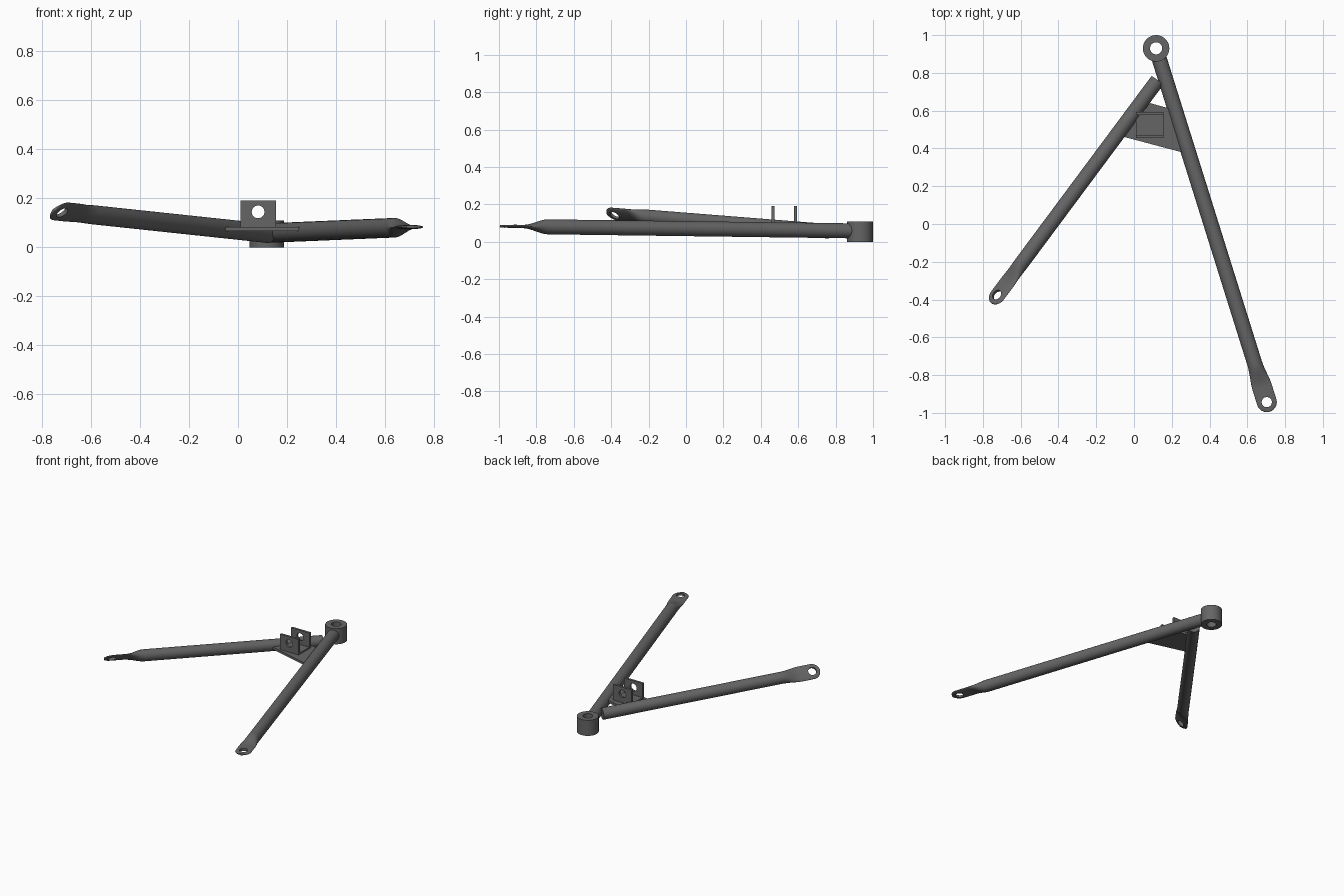
import bpy, bmesh, math
from mathutils import Vector, Matrix

if "Cube" in bpy.data.objects:
    bpy.data.objects.remove(bpy.data.objects["Cube"])

steel = bpy.data.materials.new("dark grey steel")
steel.use_nodes = True
COLOR = (0.13, 0.13, 0.13, 1)
steel.diffuse_color = COLOR
steel.node_tree.nodes["Principled BSDF"].inputs["Base Color"].default_value = COLOR


def make(name, bm):
    """Turn a bmesh into a steel object."""
    bmesh.ops.recalc_face_normals(bm, faces=bm.faces)
    mesh = bpy.data.meshes.new(name)
    bm.to_mesh(mesh)
    bm.free()
    obj = bpy.data.objects.new(name, mesh)
    bpy.context.collection.objects.link(obj)
    mesh.materials.append(steel)
    return obj


def cylinder(name, center, axis, radius, depth):
    bm = bmesh.new()
    turn = Vector((0, 0, 1)).rotation_difference(axis).to_matrix().to_4x4()
    bmesh.ops.create_cone(bm, cap_ends=True, segments=40, radius1=radius, radius2=radius,
                          depth=depth, matrix=Matrix.Translation(center) @ turn)
    return make(name, bm)


def prism(name, outline, z0, z1):
    """Extrude a flat outline upward."""
    bm = bmesh.new()
    face = bm.faces.new([bm.verts.new((x, y, z0)) for x, y in outline])
    top = bmesh.ops.extrude_face_region(bm, geom=[face])["geom"]
    bmesh.ops.translate(bm, vec=(0, 0, z1 - z0),
                        verts=[v for v in top if isinstance(v, bmesh.types.BMVert)])
    return make(name, bm)


def box(name, x0, x1, y0, y1, z0, z1):
    return prism(name, [(x0, y0), (x1, y0), (x1, y1), (x0, y1)], z0, z1)


def activate(obj):
    bpy.ops.object.select_all(action='DESELECT')
    obj.select_set(True)
    bpy.context.view_layer.objects.active = obj


def drill(obj, center, axis, radius):
    """Cut a round hole and smooth the result."""
    cutter = cylinder("hole_cutter", center, axis, radius, 0.3)
    cutter.hide_render = True
    activate(obj)
    mod = obj.modifiers.new("hole", 'BOOLEAN')
    mod.operation, mod.solver, mod.object = 'DIFFERENCE', 'EXACT', cutter
    bpy.ops.object.modifier_apply(modifier=mod.name)
    bpy.data.objects.remove(cutter)
    bpy.ops.object.shade_smooth_by_angle(angle=math.radians(35))


def arm(name, start, eye, radius, roll):
    """Round tube from start, squashed into a rounded eyelet centred on eye."""
    start, eye = Vector(start), Vector(eye)
    d = (eye - start).normalized()
    side = d.cross(Vector((0, 0, 1))).normalized()
    up = side.cross(d)
    w = side * math.cos(roll) + up * math.sin(roll)
    n = w.cross(d)
    pad, thin = 0.053, 0.009
    # stations: distance along the axis from the eye, half width, half thickness
    stations = [(-(eye - start).length, radius, radius)]
    for i in range(9):
        t = i / 8
        s = t * t * (3 - 2 * t)
        stations.append((-0.215 + 0.135 * t, radius + (pad - radius) * s,
                         radius + (thin - radius) * s))
    for i in range(0, 9):
        a = math.radians(i * 10.5)
        stations.append((pad * math.sin(a), pad * math.cos(a), thin * (1 - 0.04 * i)))
    bm = bmesh.new()
    rings, count = [], 32
    for dist, a, b in stations:
        ring = []
        for k in range(count):
            ang = math.tau * k / count
            ring.append(bm.verts.new(eye + d * dist + w * a * math.cos(ang) + n * b * math.sin(ang)))
        rings.append(ring)
    for r0, r1 in zip(rings, rings[1:]):
        for k in range(count):
            j = (k + 1) % count
            bm.faces.new((r0[k], r0[j], r1[j], r1[k]))
    bm.faces.new(rings[0])
    bm.faces.new(rings[-1])
    obj = make(name, bm)
    drill(obj, eye, n, 0.027)


# Pivot bushing
UP = Vector((0, 0, 1))
hub = Vector((0.117, 0.93, 0.055))
bushing = cylinder("bushing", hub, UP, 0.07, 0.11)
drill(bushing, hub, UP, 0.032)

# Two tubular arms
arm("long_arm", (0.133, 0.877, 0.059), (0.703, -0.943, 0.083), 0.04, 0)
arm("short_arm", (0.124, 0.76, 0.057), (-0.722, -0.378, 0.147), 0.039, math.radians(-42))

# Gusset plate between the arms
prism("gusset_plate", [(-0.06, 0.463), (0.26, 0.378), (0.185, 0.612), (0.085, 0.64)], 0.066, 0.083)

# Mounting bracket with two drilled tabs
box("bracket_base", 0.01, 0.155, 0.465, 0.585, 0.08, 0.092)
for label, y in (("front", 0.456), ("back", 0.577)):
    tab = box(label + "_bracket_tab", 0.01, 0.155, y, y + 0.016, 0.08, 0.192)
    drill(tab, Vector((0.082, y, 0.145)), Vector((0, 1, 0)), 0.026)
